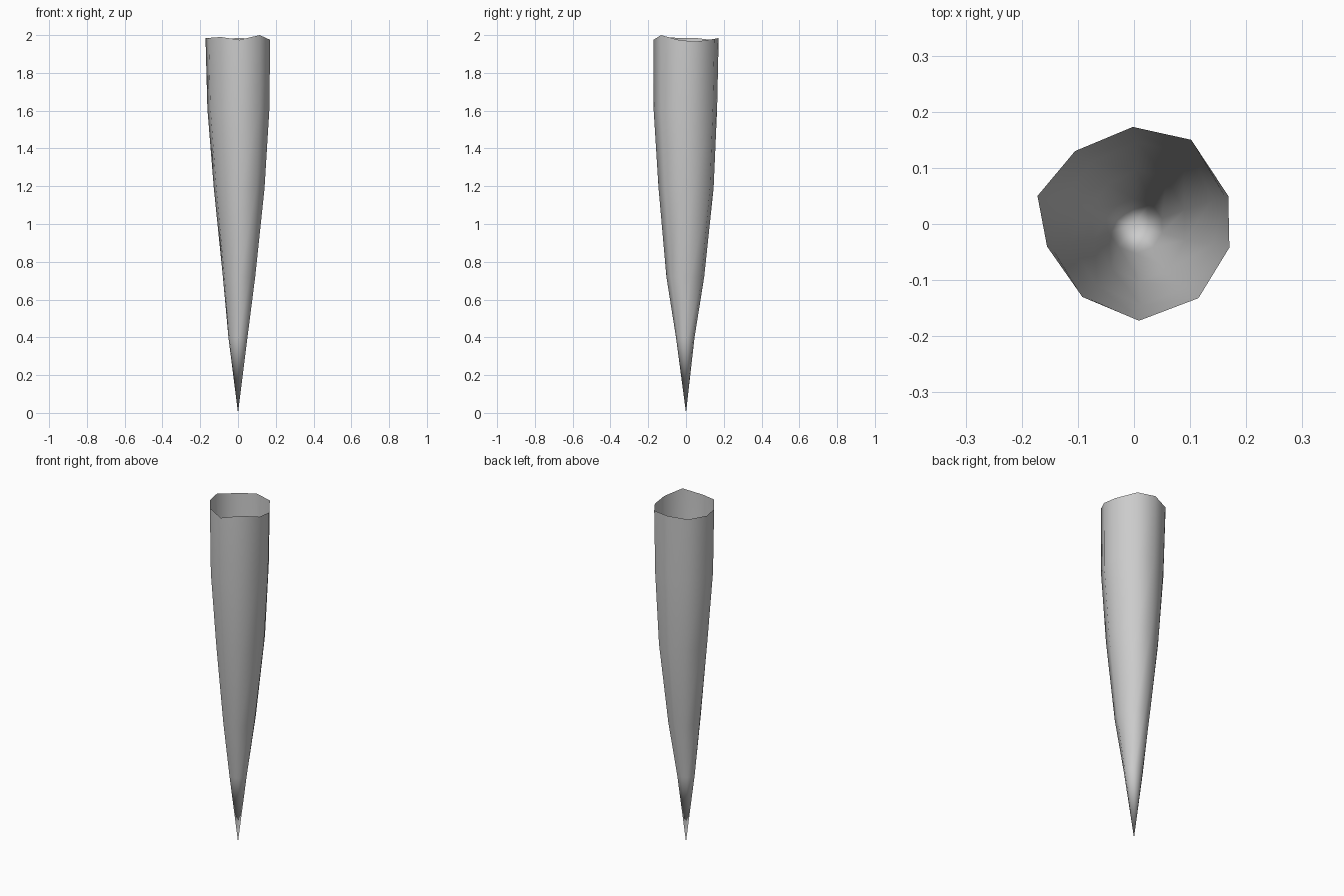
import bpy, bmesh

if "Cube" in bpy.data.objects:
    bpy.data.objects.remove(bpy.data.objects["Cube"])

# Rim outline: x, y, z, counter-clockwise seen from above
RIM = [(0.17, -0.042, 1.975), (0.168, 0.05, 1.965), (0.102, 0.15, 1.98),
       (-0.002, 0.173, 1.985), (-0.105, 0.13, 1.975), (-0.172, 0.05, 1.985),
       (-0.155, -0.04, 1.985), (-0.092, -0.13, 1.99), (0.008, -0.172, 1.975),
       (0.115, -0.132, 2.0)]
# Lower rings: z, centre x, centre y, scale x, scale y
RINGS = [(1.61, 0.003, -0.004, 0.96, 0.975), (1.19, 0.007, 0.0, 0.785, 0.845),
         (0.72, 0.006, -0.004, 0.50, 0.58), (0.40, 0.0, -0.004, 0.295, 0.285)]

grey = bpy.data.materials.new("mid grey")
grey.diffuse_color = (0.6, 0.6, 0.6, 1)
grey.use_nodes = True
grey.node_tree.nodes["Principled BSDF"].inputs["Base Color"].default_value = grey.diffuse_color

# Hollow tapering shell, open at the top
bm = bmesh.new()
loops = [[bm.verts.new(p) for p in RIM]]
for z, cx, cy, sx, sy in RINGS:
    loops.append([bm.verts.new((cx + x * sx, cy + y * sy, z)) for x, y, _ in RIM])
n = len(RIM)
for upper, lower in zip(loops, loops[1:]):
    for i in range(n):
        j = (i + 1) % n
        bm.faces.new((lower[i], lower[j], upper[j], upper[i]))

# Pointed tip
tip = bm.verts.new((0, 0, 0))
for i in range(n):
    bm.faces.new((tip, loops[-1][(i + 1) % n], loops[-1][i]))
for f in bm.faces:
    f.smooth = True
bmesh.ops.recalc_face_normals(bm, faces=bm.faces)
for f in bm.faces:
    c = f.calc_center_median()
    if f.normal.x * c.x + f.normal.y * c.y < 0:
        f.normal_flip()

mesh = bpy.data.meshes.new("hollow_spike")
bm.to_mesh(mesh)
bm.free()
mesh.materials.append(grey)
spike = bpy.data.objects.new("hollow_spike", mesh)
bpy.context.collection.objects.link(spike)
